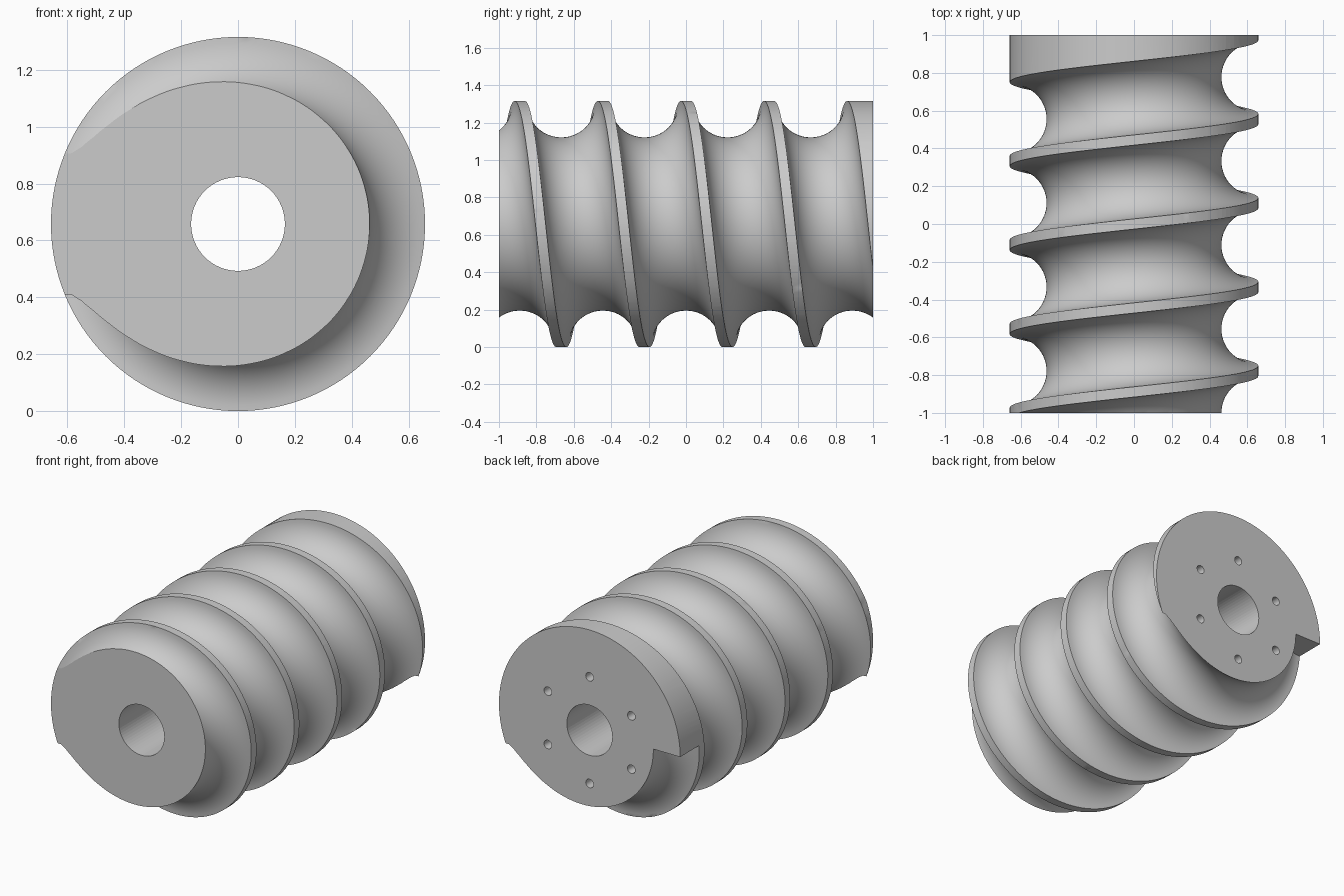
import bpy, bmesh
from math import pi, sin, cos, radians
from mathutils import Matrix, Vector

R = 0.658            # outer radius, also the height of the axis
GROOVE = 0.195       # radius of the half-round groove
PITCH = 2 / 4.5
SEG = 128            # columns per turn
TURNS = 5

old = bpy.data.objects.get("Cube")
if old:
    bpy.data.objects.remove(old, do_unlink=True)

steel = bpy.data.materials.new("plain_grey")
steel.use_nodes = True
grey = (0.6, 0.6, 0.6, 1)
steel.diffuse_color = grey
steel.node_tree.nodes["Principled BSDF"].inputs["Base Color"].default_value = grey


def finish(bm, name):
    bmesh.ops.recalc_face_normals(bm, faces=bm.faces)
    mesh = bpy.data.meshes.new(name)
    bm.to_mesh(mesh)
    bm.free()
    mesh.materials.append(steel)
    obj = bpy.data.objects.new(name, mesh)
    bpy.context.collection.objects.link(obj)
    return obj


def rod(name, radius, y0, y1, seg, x=0.0, z=R):
    """Solid cylinder lying along y."""
    bm = bmesh.new()
    place = Matrix.Translation((x, (y0 + y1) / 2, z)) @ Matrix.Rotation(pi / 2, 4, 'X')
    bmesh.ops.create_cone(bm, cap_ends=True, segments=seg, radius1=radius,
                          radius2=radius, depth=y1 - y0, matrix=place)
    return finish(bm, name)


def groove_cutter():
    """Half-round section, open outwards, swept along the helix."""
    arc = 28
    section = [(R - GROOVE * sin(pi * i / arc), GROOVE * cos(pi * i / arc))
               for i in range(arc + 1)]
    section = [(R + 0.1, GROOVE)] + section + [(R + 0.1, -GROOVE)]
    bm = bmesh.new()
    rings = []
    for k in range(SEG * TURNS + 1):
        a = pi + 2 * pi * k / SEG
        yc = 1 - PITCH * k / SEG
        rings.append([bm.verts.new((r * cos(a), yc + dy, R + r * sin(a)))
                      for r, dy in section])
    n = len(section)
    for p, q in zip(rings, rings[1:]):
        for i in range(n):
            j = (i + 1) % n
            bm.faces.new((p[i], p[j], q[j], q[i]))
    bm.faces.new(rings[0])
    bm.faces.new(rings[-1])
    return finish(bm, "groove_cutter")


# Worm body, with groove, bore and blind bolt holes in the back face
body = rod("worm_screw_body", R, -1, 1, SEG)
cutters = [groove_cutter(), rod("bore_cutter", 0.165, -1.2, 1.2, 64)]
for i in range(6):
    a = pi / 6 + i * pi / 3
    cutters.append(rod("bolt_hole_cutter", 0.028, 0.8, 1.1, 24,
                       0.35 * cos(a), R + 0.35 * sin(a)))

bpy.ops.object.select_all(action='DESELECT')
bpy.context.view_layer.objects.active = body
body.select_set(True)
for c in cutters:
    c.hide_render = True
    mod = body.modifiers.new("cut", 'BOOLEAN')
    mod.operation = 'DIFFERENCE'
    mod.solver = 'EXACT'
    mod.object = c
    bpy.ops.object.modifier_apply(modifier=mod.name)
for c in cutters:
    bpy.data.objects.remove(c, do_unlink=True)

# Smooth curved surfaces, crisp end faces
bpy.ops.object.shade_smooth_by_angle(angle=radians(30))
for e in body.data.edges:
    ys = [body.data.vertices[v].co.y for v in e.vertices]
    if all(abs(abs(y) - 1) < 1e-4 for y in ys):
        e.use_edge_sharp = True
